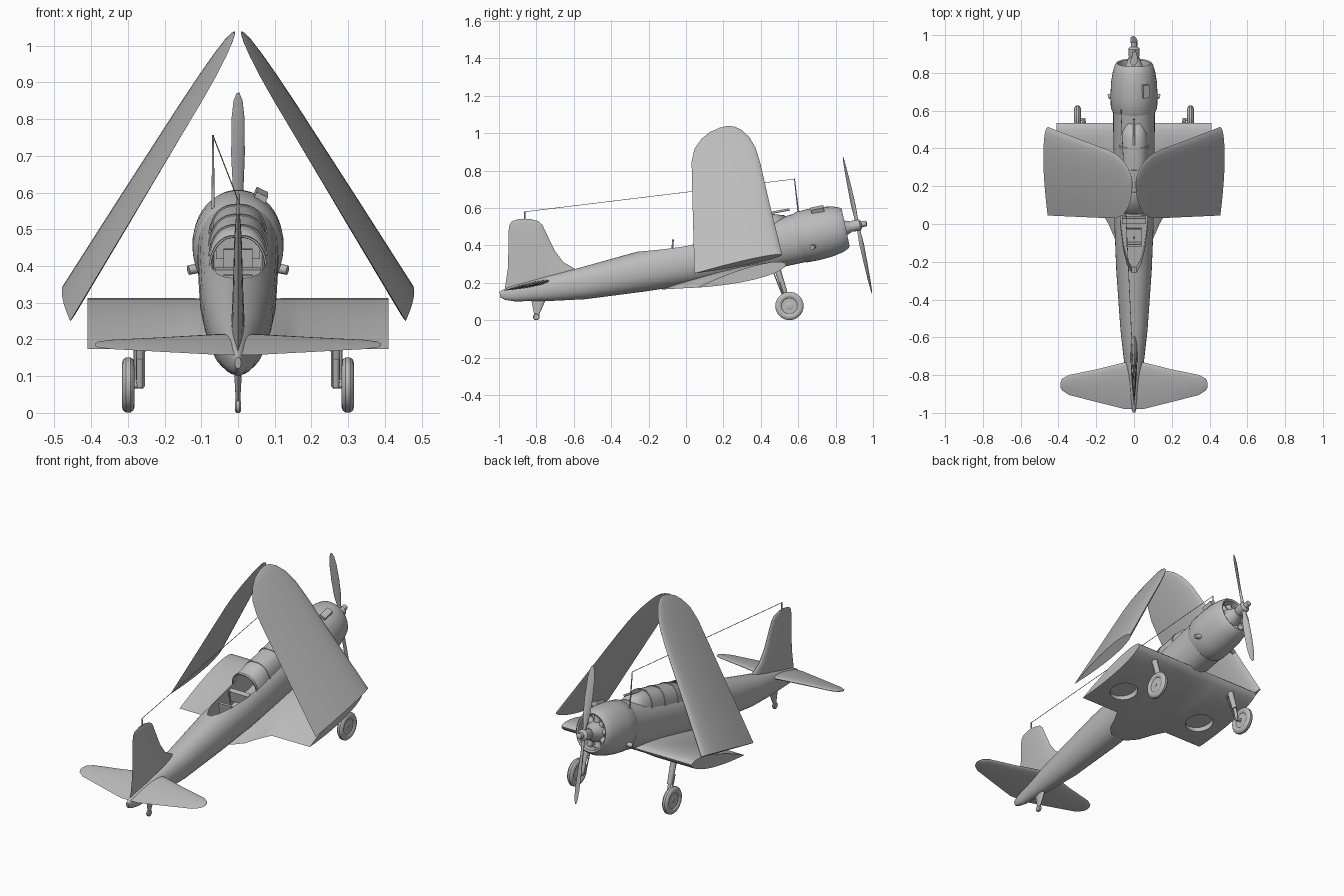
import bpy, bmesh, math
from mathutils import Matrix, Vector

if "Cube" in bpy.data.objects:
    bpy.data.objects.remove(bpy.data.objects["Cube"])

grey = bpy.data.materials.new("airframe_grey")
grey.diffuse_color = (0.5, 0.5, 0.5, 1)
grey.use_nodes = True
grey.node_tree.nodes["Principled BSDF"].inputs["Base Color"].default_value = grey.diffuse_color

# Body frame: x across, y along the fuselage (nose +), tail sitting on the ground
TILT = math.radians(12)
B = Matrix.Translation((0, 0, 0.313)) @ Matrix.Rotation(TILT, 4, 'X')
I = Matrix.Identity(4)
ALONG = B @ Matrix.Rotation(-math.pi / 2, 4, 'X')   # lathe axis along the nose
ACROSS = Matrix.Rotation(math.pi / 2, 4, 'Y')       # lathe axis along x


def finish(name, bm, mat=I, angle=35):
    bmesh.ops.transform(bm, matrix=mat, verts=bm.verts)
    bmesh.ops.recalc_face_normals(bm, faces=bm.faces)
    me = bpy.data.meshes.new(name)
    bm.to_mesh(me)
    bm.free()
    me.materials.append(grey)
    ob = bpy.data.objects.new(name, me)
    bpy.context.collection.objects.link(ob)
    activate(ob)
    bpy.ops.object.shade_smooth_by_angle(angle=math.radians(angle))
    return ob


def activate(ob):
    bpy.ops.object.select_all(action='DESELECT')
    ob.select_set(True)
    bpy.context.view_layer.objects.active = ob


def loft(name, rings, mat=I, closed=True, caps=True, angle=35):
    bm = bmesh.new()
    vs = [[bm.verts.new(p) for p in r] for r in rings]
    n = len(vs[0])
    for a, b in zip(vs, vs[1:]):
        for i in range(n if closed else n - 1):
            j = (i + 1) % n
            bm.faces.new((a[i], a[j], b[j], b[i]))
    if caps:
        bm.faces.new(vs[0])
        bm.faces.new(vs[-1])
    return finish(name, bm, mat, angle)


def lathe(name, profile, mat, seg=32, sx=1.0):
    rings = [[(sx * r * math.cos(2 * math.pi * i / seg), r * math.sin(2 * math.pi * i / seg), a)
              for i in range(seg)] for a, r in profile]
    return loft(name, rings, mat)


def tube(name, p, q, r1, r2=None, mat=I, seg=12):
    p, q = mat @ Vector(p), mat @ Vector(q)
    m = Matrix.Translation(p) @ (q - p).to_track_quat('Z', 'Y').to_matrix().to_4x4()
    return lathe(name, [(0, r1), ((q - p).length, r1 if r2 is None else r2)], m, seg)


def box(name, c, size, mat=I, spin=0):
    bm = bmesh.new()
    bmesh.ops.create_cube(bm, size=1)
    m = mat @ Matrix.Translation(c) @ Matrix.Rotation(spin, 4, 'Y') @ Matrix.Diagonal((*size, 1))
    return finish(name, bm, m)


def cut(ob, cutter):
    mod = ob.modifiers.new("cut", 'BOOLEAN')
    mod.operation, mod.solver, mod.object = 'DIFFERENCE', 'EXACT', cutter
    activate(ob)
    bpy.ops.object.modifier_apply(modifier=mod.name)
    bpy.data.objects.remove(cutter)
    bpy.ops.object.shade_smooth_by_angle(angle=math.radians(35))


def foil(lead, trail, half, normal, n=12):
    """Streamlined ring between a leading and a trailing point."""
    lead, trail, normal = Vector(lead), Vector(trail), Vector(normal)
    ts = [(1 - math.cos(math.pi * i / n)) / 2 for i in range(n + 1)]
    pts = [(t, 2.6 * math.sqrt(t) * (1 - t)) for t in ts]
    loop = pts[:-1] + [(1, 0)] + [(t, -h) for t, h in pts[-2:0:-1]]
    return [lead.lerp(trail, t) + normal * half * h for t, h in loop]


# Fuselage: (station, bottom, top, half width)
stations = [(-1.01, .018, .05, .008), (-.985, .0, .058, .016), (-.94, -.017, .065, .025),
            (-.75, -.055, .08, .052), (-.57, -.084, .086, .072), (-.25, -.11, .106, .094),
            (0, -.125, .108, .104), (.3, -.135, .115, .108), (.62, -.135, .13, .111)]


def hull_ring(y, lo, hi, w, n=36):
    ring = []
    for i in range(n):
        c, s = math.cos(2 * math.pi * i / n), math.sin(2 * math.pi * i / n)
        ring.append((w * math.copysign(abs(c) ** .92, c), y,
                     (lo + hi) / 2 + (hi - lo) / 2 * math.copysign(abs(s) ** .92, s)))
    return ring


fuselage = loft("fuselage", [hull_ring(*s) for s in stations], B)

# Cockpit opening, tapering to the rear
half = [(.066, .46), (.072, .1), (.07, 0), (.055, -.12), (.035, -.2), (.012, -.24)]
plan = half + [(-x, y) for x, y in reversed(half)]
cut(fuselage, loft("cockpit_cutter", [[(x, y, z) for x, y in plan] for z in (-.03, .3)], B))

# Canopy shell, open at the rear, with raised frames: (station, top, half width, base)
arches = [(.08, .155, .077, .05), (.2, .16, .079, .05), (.32, .163, .08, .05),
          (.44, .165, .08, .05), (.5, .155, .075, .055), (.57, .132, .05, .07)]


def arch(y, top, w, base, grow=0, n=20):
    return [((w + grow) * math.copysign(abs(math.cos(a)) ** .8, math.cos(a)), y,
             base + (top + grow - base) * math.sin(a) ** .85)
            for a in (math.pi * i / n for i in range(n + 1))]


canopy = loft("canopy", [arch(*a) for a in arches], B, closed=False, caps=False, angle=25)
canopy.modifiers.new("shell", 'SOLIDIFY').thickness = .004
for a in arches[:4]:
    y = a[0]
    rings = [arch(y + d, *a[1:], grow=g) for d, g in
             ((-.006, -.002), (-.006, .003), (.006, .003), (.006, -.002))]
    loft("canopy_frame", rings, B, closed=False, caps=False)

# Cockpit fittings
for y in (.28, -.06):
    box("seat", (0, y, .0), (.08, .07, .03), B)
    box("seat_back", (0, y - .04, .035), (.08, .012, .1), B)
box("instrument_panel", (0, .4, .06), (.12, .01, .07), B)
box("radio_box", (0, .03, .045), (.125, .03, .06), B)
tube("gun_post", (0, -.075, .31), (0, -.07, .432), .005)
tube("gun_sight", (0, .46, .162), (0, .6, .158), .006, mat=B)

# Engine cowl with open front
lathe("cowl", [(.6, .02), (.6, .124), (.63, .138), (.7, .14), (.77, .136), (.83, .125), (.862, .113),
               (.873, .103), (.868, .094), (.85, .09), (.81, .09), (.81, .01)], ALONG, 40, .89)
lathe("crankcase", [(.79, .06), (.84, .056), (.87, .04), (.9, .03), (.9, .002)], ALONG, 24)
for i in range(9):
    a = 2 * math.pi * i / 9
    tube("engine_cylinder", (0, .83, 0), (.078 * math.sin(a), .83, .085 * math.cos(a)), .017, mat=B)
box("cowl_scoop", (.06, .745, .123), (.034, .07, .03), B, .45)
for s in (-1, 1):
    tube("exhaust_stub", (s * .09, .69, -.06), (s * .135, .675, -.066), .013, mat=B)

# Propeller
lathe("propeller_hub", [(.88, .022), (.915, .03), (.95, .03), (.96, .016), (.985, .015), (.99, .004)], ALONG, 20)
for s in (-1, 1):
    rings = []
    for r, w, deg in ((.0, .012, 50), (.05, .011, 50), (.1, .018, 40), (.2, .021, 28),
                      (.3, .019, 20), (.35, .013, 17), (.372, .004, 16)):
        t = math.radians(deg)
        d = Vector((s * math.cos(t), math.sin(t), 0)) * w
        nrm = Vector((-s * math.sin(t), math.cos(t), 0))
        mid = Vector((0, .937, s * r))
        rings.append(foil(mid + d, mid - d, max(.0015, .009 - .022 * r), nrm, 8))
    loft("propeller_blade", rings, B)

# Centre wing with trailing fillets at the fuselage: (x, trailing station, trailing height)
side = [(.41, .03, -.148), (.17, .03, -.148), (.135, -.03, -.138), (.1, -.11, -.126), (.05, -.16, -.118)]
span = side + [(-x, y, z) for x, y, z in reversed(side)]
wing = loft("centre_wing", [foil((x, .52, -.125), (x, y, z), .036, (0, 0, 1)) for x, y, z in span], B)
for s in (-1, 1):
    well = lathe("wheel_well_cutter", [(-.3, .075), (-.135, .075)],
                 B @ Matrix.Translation((s * .265, .2, 0)), 32)
    cut(wing, well)

# Folded outer wings: (distance to the tip, rear chord, front chord, half thickness)
panel = [(0, 0, .48, .027), (.3, -.007, .418, .023), (.6, -.014, .36, .017), (.7, -.015, .335, .014),
         (.776, 0, .3, .011), (.83, .04, .258, .008), (.86, .085, .22, .005), (.874, .14, .185, .002)]
for s in (-1, 1):
    up = Vector((-s * .512, 0, .859))
    out = Vector((s * .859, 0, .512))
    chord = Vector((0, math.cos(TILT), math.sin(TILT)))
    root = Vector((s * .457, .045, .25))
    loft("folded_wing", [foil(root + up * d + chord * f, root + up * d + chord * r, h, out)
                         for d, r, f, h in panel])

# Tailplane: (x, leading station, trailing station, half thickness)
tail = [(.39, -.848, -.872, .002), (.38, -.826, -.89, .005), (.345, -.806, -.914, .007),
        (.2, -.776, -.952, .01), (.05, -.738, -.99, .013)]
tail += [(-x, a, b, h) for x, a, b, h in reversed(tail)]
loft("tailplane", [foil((x, a, .052), (x, b, .052), h, (0, 0, 1)) for x, a, b, h in tail], B)

# Fin: (height, leading y, trailing y, half thickness)
fin = [(.16, -.5, -.97, .02), (.273, -.59, -.953, .017), (.31, -.655, -.951, .015), (.374, -.703, -.95, .013),
       (.476, -.752, -.949, .01), (.51, -.768, -.944, .008), (.53, -.79, -.93, .006), (.542, -.835, -.89, .003)]
loft("fin", [foil((0, a, z), (0, b, z), h, (1, 0, 0)) for z, a, b, h in fin])

# Tail wheel
loft("tail_strut", [foil((0, -.745, .12), (0, -.83, .12), .011, (1, 0, 0)),
                    foil((0, -.785, .03), (0, -.812, .03), .006, (1, 0, 0))])
lathe("tail_wheel", [(-.008, .004), (-.008, .014), (-.004, .018), (.004, .018), (.008, .014), (.008, .004)],
      Matrix.Translation((0, -.8, .018)) @ ACROSS, 20)

# Main landing gear
for s in (-1, 1):
    hub = Matrix.Translation((s * .299, .553, .076)) @ ACROSS
    lathe("tyre", [(-.01, .042), (-.015, .048), (-.0175, .058), (-.014, .069), (-.006, .0755), (.006, .0755),
                   (.014, .069), (.0175, .058), (.015, .048), (.01, .042)], hub, 36)
    lathe("wheel_hub", [(-.012, .003), (-.012, .018), (-.008, .024), (-.008, .044),
                        (.008, .044), (.008, .024), (.012, .018), (.012, .003)], hub, 28)
    tube("upper_strut", (s * .267, .488, .275), (s * .267, .528, .15), .017, .014)
    tube("lower_strut", (s * .267, .525, .16), (s * .267, .548, .07), .009)
    tube("axle", (s * .258, .553, .076), (s * .313, .553, .076), .009)
    tube("brace", (s * .256, .47, .25), (s * .256, .54, .072), .003)
    tube("torque_link", (s * .28, .5, .2), (s * .28, .535, .09), .004)

# Radio mast, fin post and aerial wire
tube("radio_mast", (-.068, .605, .535), (-.068, .58, .757), .0045, .0025)
tube("fin_post", (0, -.862, .53), (0, -.862, .582), .004, .003)
tube("aerial_wire", (-.068, .58, .755), (0, -.862, .58), .0016, seg=6)
